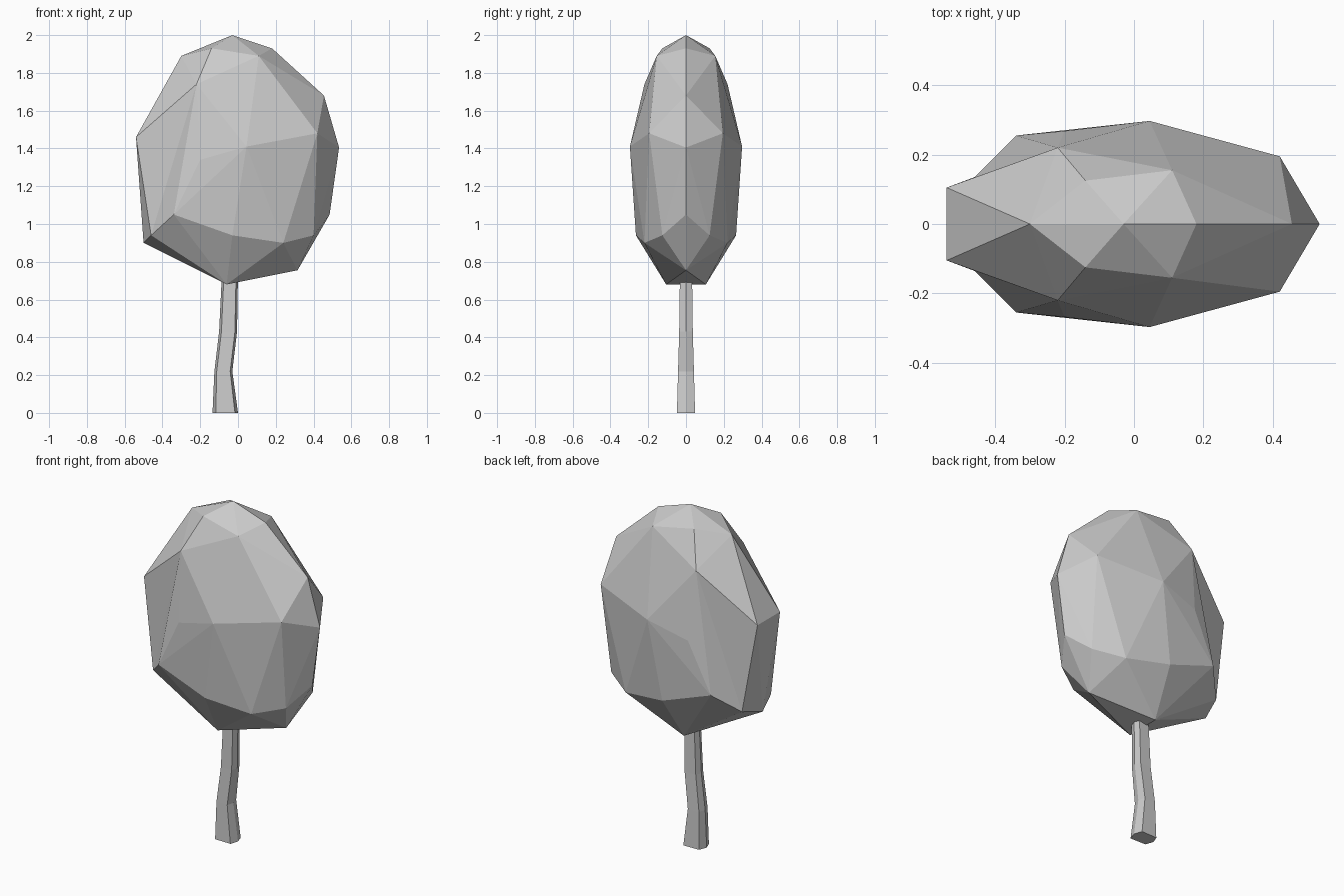
import bpy, bmesh
from mathutils import Vector

if "Cube" in bpy.data.objects:
    bpy.data.objects.remove(bpy.data.objects["Cube"])


def finish(bm, name):
    bmesh.ops.recalc_face_normals(bm, faces=bm.faces)
    mesh = bpy.data.meshes.new(name)
    bm.to_mesh(mesh)
    bm.free()
    obj = bpy.data.objects.new(name, mesh)
    bpy.context.collection.objects.link(obj)
    return obj


# Crown: faceted hull, described by its centre line and one side
centre = [(-.03, 2.0), (.18, 1.93), (-.30, 1.89), (.455, 1.68), (.535, 1.405),
          (.485, 1.05), (.315, .755), (-.50, .90)]
side = [(-.14, .125, 1.93), (.11, .155, 1.89), (-.22, .22, 1.74),
        (-.54, .105, 1.46), (.42, .195, 1.48), (.045, .297, 1.41),
        (-.20, .268, 1.34), (-.34, .255, 1.05), (-.46, .135, .94),
        (-.03, .265, .94), (.24, .22, .90), (.40, .125, .94), (-.06, .105, .68)]

bm = bmesh.new()
for x, z in centre:
    bm.verts.new((x, 0, z))
for x, y, z in side:
    for s in (-1, 1):
        bm.verts.new((x, s * y, z))
bmesh.ops.convex_hull(bm, input=bm.verts[:])


def vert_at(p):
    return min(bm.verts, key=lambda v: (v.co - Vector(p)).length)


# Crease on the lower left of each side
for s in (-1, 1):
    a, b = vert_at((-.34, s * .255, 1.05)), vert_at((-.54, s * .105, 1.46))
    edge = bm.edges.get((a, b))
    if edge:
        bmesh.utils.edge_rotate(edge, True)
finish(bm, "crown")

# Trunk: six-sided crooked stem, rings of (height, left, right, half depth)
rings = [(0, -.135, 0, .048), (.22, -.125, -.03, .042),
         (.43, -.10, -.005, .036), (.74, -.085, 0, .032)]
section = [(1, 0), (.88, 1), (.13, .95), (0, 0), (.13, -.95), (.88, -1)]
bm = bmesh.new()
loops = [[bm.verts.new((l + (r - l) * u, d * v, z)) for u, v in section]
         for z, l, r, d in rings]
for lo, hi in zip(loops, loops[1:]):
    for i in range(6):
        j = (i + 1) % 6
        bm.faces.new((lo[i], lo[j], hi[j], hi[i]))
bm.faces.new(loops[0][::-1])
bm.faces.new(loops[-1])
finish(bm, "trunk")
